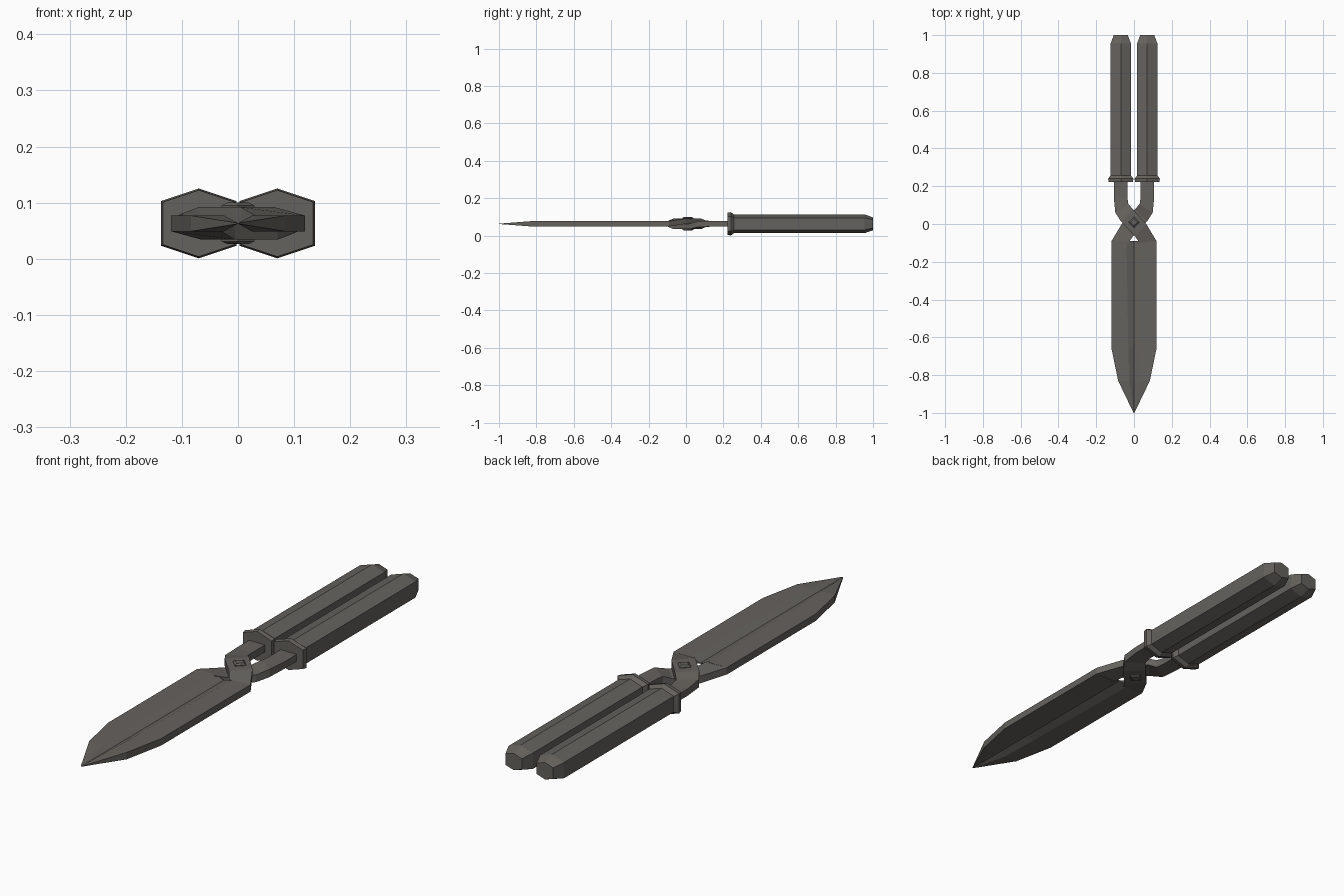
import bpy, bmesh, math
from mathutils import Vector

if "Cube" in bpy.data.objects:
    bpy.data.objects.remove(bpy.data.objects["Cube"])

ZC = 0.063  # height of the middle plane

steel = bpy.data.materials.new("dark_warm_grey")
steel.diffuse_color = (0.13, 0.122, 0.11, 1)
steel.use_nodes = True
steel.node_tree.nodes["Principled BSDF"].inputs["Base Color"].default_value = steel.diffuse_color


def loft(name, rings, side):
    """Skin equal-length rings; side -1 turns the part half a turn about the long axis."""
    bm = bmesh.new()
    rows = [[bm.verts.new((x * side, y, ZC + z * side)) for x, y, z in r] for r in rings]
    n = len(rows[0])
    for a, b in zip(rows, rows[1:]):
        for i in range(n):
            j = (i + 1) % n
            bm.faces.new((a[i], a[j], b[j], b[i]))
    bm.faces.new(rows[0])
    bm.faces.new(rows[-1])
    bmesh.ops.remove_doubles(bm, verts=bm.verts, dist=0.0001)
    bmesh.ops.recalc_face_normals(bm, faces=bm.faces)
    me = bpy.data.meshes.new(name)
    bm.to_mesh(me)
    bm.free()
    me.materials.append(steel)
    ob = bpy.data.objects.new(name, me)
    bpy.context.collection.objects.link(ob)
    return ob


def hexagon(x, y, s):
    pts = [(0, .061), (.066, .039), (.066, -.039), (0, -.061), (-.066, -.039), (-.066, .039)]
    return [(x + px * s, y, pz * s) for px, pz in pts]


def strip(outer, inner, low, high):
    (ox, oy), (ix, iy) = outer, inner
    return [(ox, oy, low), (ox, oy, high), (ix, iy, high), (ix, iy, low)]


T = 0.014  # half thickness of arms and blades
for side, label in ((1, "left"), (-1, "right")):
    # six-sided grip with a collar
    grip = [(.222, .97), (.24, 1.02), (.256, .82), (.955, .82), (1.0, .56)]
    loft(label + "_handle", [hexagon(-.07, y, s) for y, s in grip], side)

    # bent arm that crosses over at the pivot
    arm = [
        strip((-.107, .23), (-.035, .23), -T, T),
        strip((-.107, .14), (-.035, .14), -T, T),
        strip((-.099, .06), (-.030, .105), -T, .018),
        strip((-.070, .015), (-.005, .078), 0, .029),
        strip((.005, -.065), (.065, .0), 0, .029),
        strip((.03, -.10), (.119, -.09), -T, T),
    ]
    loft(label + "_arm", arm, side)

    # blade: flat outside, ground to a sharp inner edge on the centre line
    blade = []
    for xo, xm, xi, y, t in ((.119, .04, 0, -.09, T), (.119, .03, 0, -.66, T),
                             (.084, .025, 0, -.83, T), (.002, .001, 0, -1.0, .001)):
        blade.append([(xo, y, t), (xm, y, t), (xi, y, .0005), (xi, y, -.0005),
                      (xm, y, -t), (xo, y, -t)])
    loft(label + "_blade", blade, side)

    # square pivot cap with a chamfer
    cap = [[(r * math.cos(k * math.pi / 2), .01 + r * math.sin(k * math.pi / 2), z)
            for k in range(4)] for r, z in ((.029, .02), (.029, .032), (.019, .037))]
    loft(label + "_pivot_cap", cap, side)
